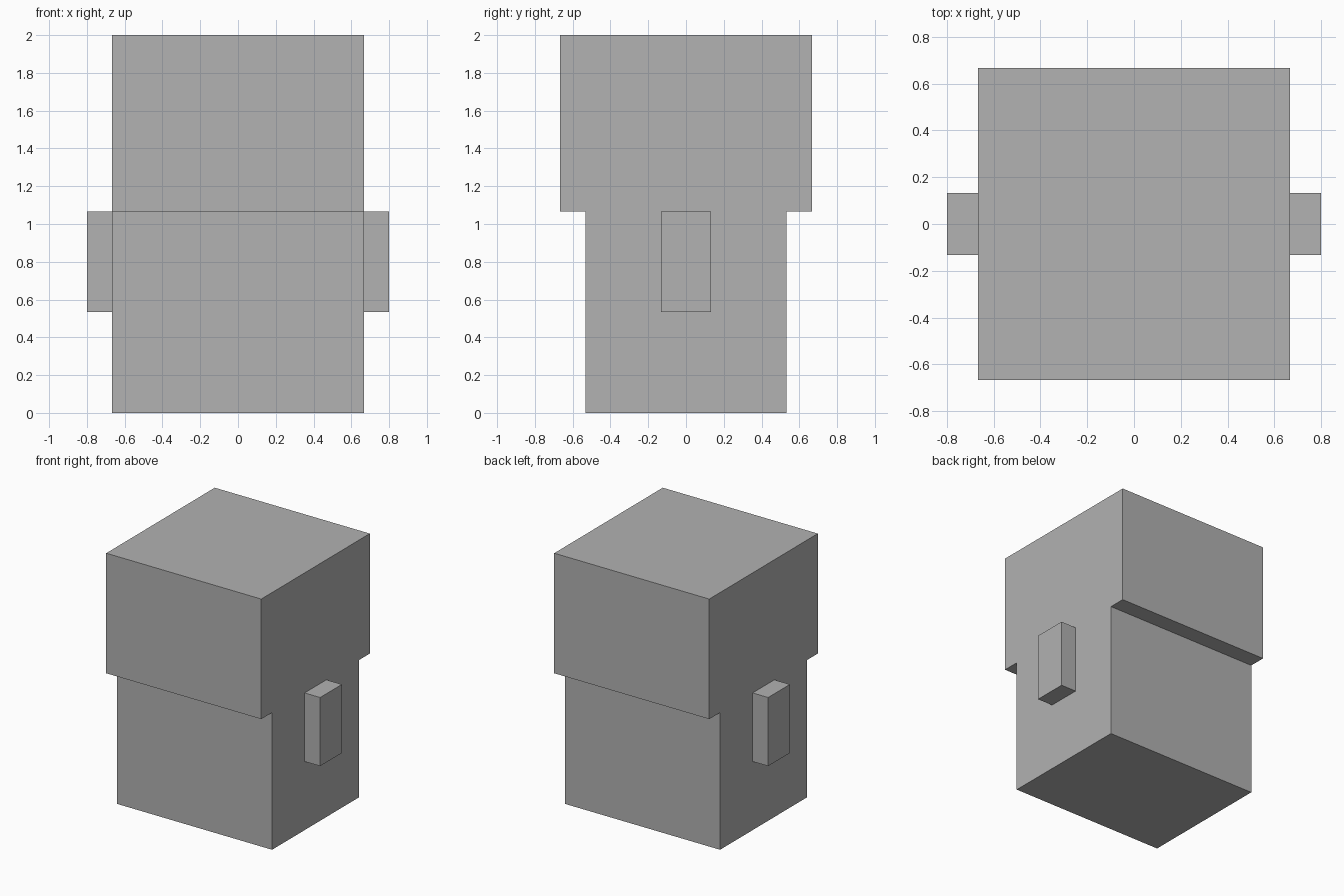
import bpy

cube = bpy.data.objects.get("Cube")
if cube:
    bpy.data.objects.remove(cube, do_unlink=True)

# Single plain grey
grey = bpy.data.materials.new("plain_grey")
grey.use_nodes = True
colour = (0.445, 0.445, 0.445, 1)
grey.diffuse_color = colour
grey.node_tree.nodes["Principled BSDF"].inputs["Base Color"].default_value = colour

U = 2 / 15  # grid module shared by every part


def box(name, size, base):
    """Box sized in modules, standing on the base point (also in modules)."""
    x, y, z = base
    bpy.ops.mesh.primitive_cube_add(size=1, location=(x * U, y * U, (z + size[2] / 2) * U))
    obj = bpy.context.object
    obj.name = name
    obj.scale = [s * U for s in size]
    bpy.ops.object.transform_apply(location=False, rotation=False, scale=True)
    obj.data.materials.append(grey)
    return obj


# Lower body and overhanging upper block, flush at the sides
box("body", (10, 8, 8), (0, 0, 0))
box("head", (10, 10, 7), (0, 0, 8))

# Side blocks
for side, name in ((1, "left_arm"), (-1, "right_arm")):
    box(name, (1, 2, 4), (side * 5.5, 0, 4))
